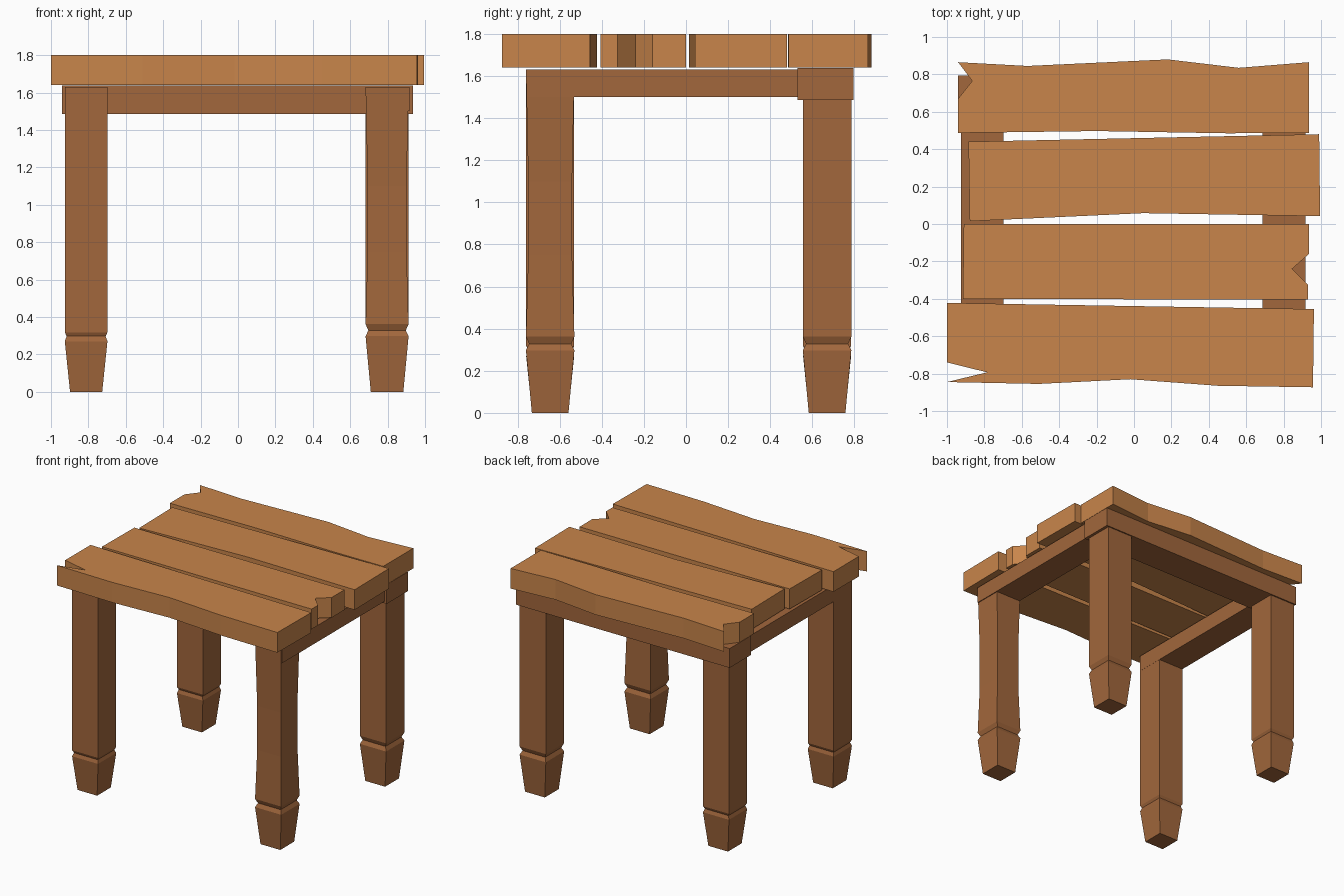
import bpy, bmesh

if "Cube" in bpy.data.objects:
    bpy.data.objects.remove(bpy.data.objects["Cube"])


def material(name, color):
    m = bpy.data.materials.new(name)
    m.diffuse_color = (*color, 1)
    m.use_nodes = True
    m.node_tree.nodes["Principled BSDF"].inputs["Base Color"].default_value = m.diffuse_color
    return m


TOP = material("light_wood", (0.58, 0.235, 0.07))
FRAME = material("dark_wood", (0.36, 0.135, 0.045))


def finish(bm, name, mat):
    bmesh.ops.recalc_face_normals(bm, faces=bm.faces)
    mesh = bpy.data.meshes.new(name)
    bm.to_mesh(mesh)
    bm.free()
    mesh.materials.append(mat)
    obj = bpy.data.objects.new(name, mesh)
    bpy.context.collection.objects.link(obj)


def board(name, outline, z0, z1, mat):
    """Extrude a plan outline from z0 to z1."""
    bm = bmesh.new()
    face = bm.faces.new([bm.verts.new((x, y, z0)) for x, y in outline])
    ext = bmesh.ops.extrude_face_region(bm, geom=[face])["geom"]
    bmesh.ops.translate(bm, vec=(0, 0, z1 - z0),
                        verts=[v for v in ext if isinstance(v, bmesh.types.BMVert)])
    finish(bm, name, mat)


def rail(name, x0, x1, y0, y1, z0, z1):
    board(name, [(x0, y0), (x1, y0), (x1, y1), (x0, y1)], z0, z1, FRAME)


def leg(name, x, y, profile):
    """Stack square rings given as (half width, height)."""
    bm = bmesh.new()
    rings = [[bm.verts.new((x + sx * h, y + sy * h, z))
              for sx, sy in ((-1, -1), (1, -1), (1, 1), (-1, 1))] for h, z in profile]
    for a, b in zip(rings, rings[1:]):
        for i in range(4):
            j = (i + 1) % 4
            bm.faces.new((a[i], a[j], b[j], b[i]))
    bm.faces.new(rings[0][::-1])
    bm.faces.new(rings[-1])
    finish(bm, name, FRAME)


# Table top: four uneven planks with split ends
planks = {
    "back_plank": [(-.94, .865), (-.57, .845), (.18, .88), (.56, .835), (.935, .865),
                   (.935, .487), (.5, .485), (-.2, .497), (-.94, .487), (-.94, .67),
                   (-.865, .765)],
    "middle_back_plank": [(-.885, .44), (.99, .48), (.995, .042), (.05, .058), (-.878, .015)],
    "middle_front_plank": [(-.91, 0), (.935, 0), (.935, -.16), (.845, -.24), (.93, -.325),
                           (.93, -.405), (-.915, -.4)],
    "front_plank": [(-1, -.422), (.962, -.455), (.957, -.873), (.45, -.865), (-.02, -.83),
                    (-.51, -.855), (-1, -.845), (-.785, -.793), (-1, -.74)],
}
for name, outline in planks.items():
    board(name, outline, 1.64, 1.80, TOP)

# Rails under the top
rail("back_rail", -.94, .935, .53, .795, 1.485, 1.638)
rail("left_rail", -.925, -.697, -.755, .53, 1.5, 1.63)
rail("right_rail", .688, .916, -.755, .53, 1.5, 1.63)

# Legs: tapered foot, V groove and shaft; the front right shaft is worn thin
foot_left = [(.086, 0), (.114, .27), (.104, .297), (.114, .318)]
foot_right = [(.087, 0), (.115, .297), (.1, .328), (.115, .362)]
worn = [(.104, .75), (.104, 1.1)]
leg("front_left_leg", -.812, -.645, foot_left + [(.114, 1.63)])
leg("back_left_leg", -.812, .67, foot_left + [(.114, 1.63)])
leg("front_right_leg", .797, -.645, foot_right + worn + [(.115, 1.63)])
leg("back_right_leg", .797, .67, foot_right + [(.115, 1.63)])
